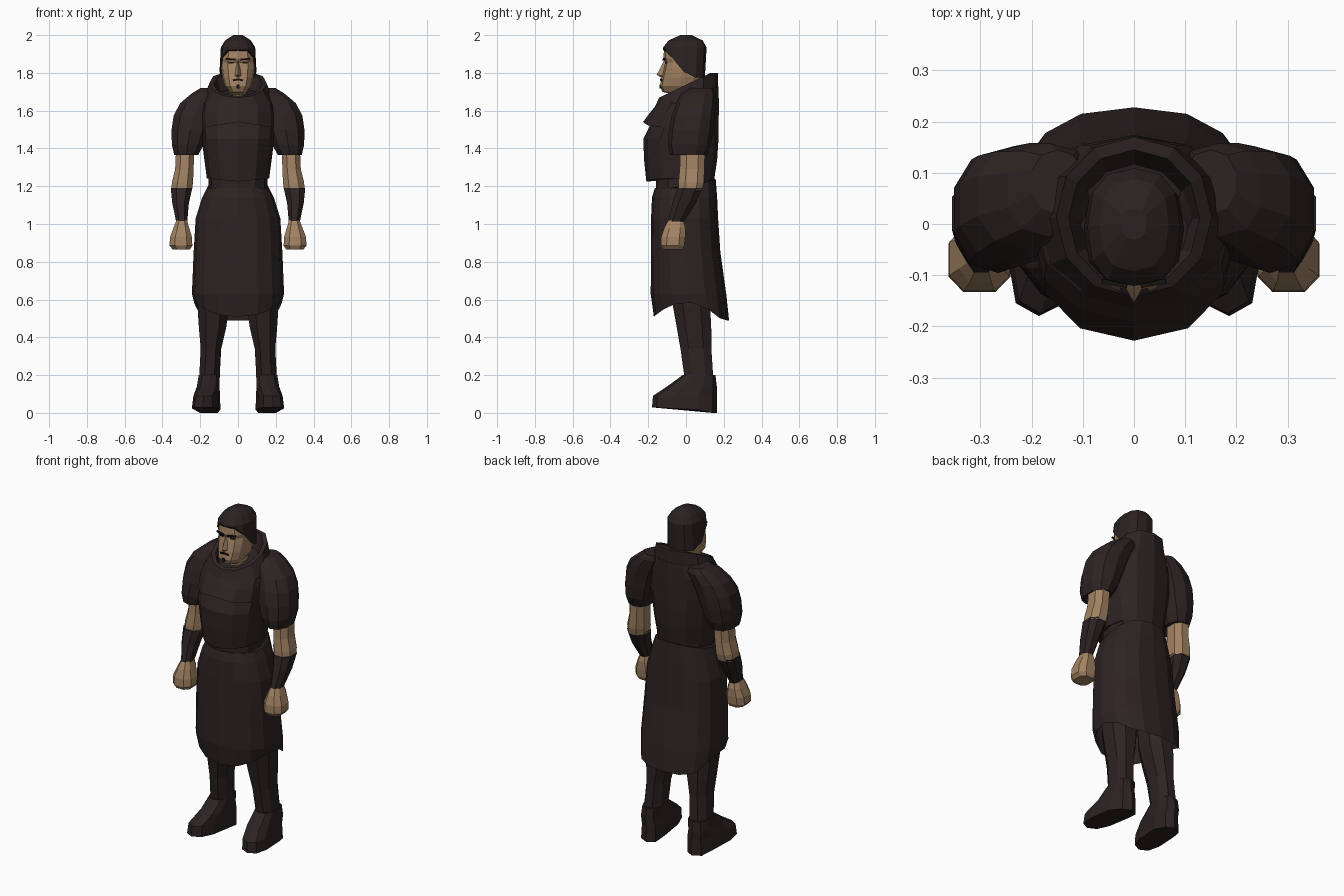
import bpy, bmesh, math


def material(name, rgb):
    m = bpy.data.materials.new(name)
    m.diffuse_color = (*rgb, 1)
    return m


CLOTH = material("dark_brown_cloth", (0.026, 0.0165, 0.0165))
LEATHER = material("dark_leather", (0.025, 0.016, 0.016))
HAIR = material("dark_hair", (0.024, 0.0155, 0.0155))
SKIN = material("tan_skin", (0.36, 0.225, 0.125))
BLACK = material("black_brown", (0.008, 0.006, 0.006))


def finish(name, bm, mat, mirror=False):
    bmesh.ops.recalc_face_normals(bm, faces=bm.faces)
    me = bpy.data.meshes.new(name)
    bm.to_mesh(me)
    bm.free()
    me.materials.append(mat)
    ob = bpy.data.objects.new(name, me)
    bpy.context.collection.objects.link(ob)
    if mirror:
        ob.modifiers.new("mirror", 'MIRROR')
    return ob


def loft(name, rings, mat, n=12, p=0.85, caps=(True, True), mirror=False, turn=0.0):
    """Rings are (centre x, z or z(x, y), half width, front y, back y)."""
    bm = bmesh.new()
    loops = []
    for cx, z, hw, yf, yb in rings:
        loop = []
        for i in range(n):
            a = math.tau * (i + turn) / n
            s, c = math.sin(a), -math.cos(a)
            x = cx + hw * math.copysign(abs(s) ** p, s)
            y = (yf + yb) / 2 + (yb - yf) / 2 * math.copysign(abs(c) ** p, c)
            loop.append(bm.verts.new((x, y, z(x, y) if callable(z) else z)))
        loops.append(loop)
    for lo, hi in zip(loops, loops[1:]):
        for i in range(n):
            j = (i + 1) % n
            bm.faces.new((lo[i], lo[j], hi[j], hi[i]))
    if caps[0]:
        bm.faces.new(loops[0][::-1])
    if caps[1]:
        bm.faces.new(loops[-1])
    return finish(name, bm, mat, mirror)


def plate(name, loc, size, mat, yaw=0.0, roll=0.0, mirror=False):
    bm = bmesh.new()
    bmesh.ops.create_cube(bm, size=1)
    cy, sy, cr, sr = math.cos(yaw), math.sin(yaw), math.cos(roll), math.sin(roll)
    for v in bm.verts:
        x, y, z = (v.co[i] * size[i] for i in range(3))
        x, z = x * cr - z * sr, x * sr + z * cr
        v.co = (loc[0] + x * cy - y * sy, loc[1] + x * sy + y * cy, loc[2] + z)
    return finish(name, bm, mat, mirror)


# Legs and boots, toes turned slightly outwards
loft("leg", [(0.152, 0.18, 0.058, -0.012, 0.15), (0.143, 0.34, 0.058, -0.035, 0.14),
             (0.135, 0.45, 0.077, -0.055, 0.14), (0.13, 0.56, 0.09, -0.075, 0.135),
             (0.12, 0.95, 0.09, -0.1, 0.12)], CLOTH, n=8, mirror=True, turn=0.5)
boot = loft("boot", [(0.168, lambda x, y: 0.012 - 0.05 * (y - 0.165), 0.071, -0.18, 0.165),
                     (0.165, 0.09, 0.066, -0.175, 0.165),
                     (0.158, 0.14, 0.062, -0.1, 0.163),
                     (0.152, 0.2, 0.058, -0.018, 0.156)], LEATHER, n=10, p=0.75, mirror=True)
for v in boot.data.vertices:
    if v.co.z < 0.1:
        v.co.x -= 0.1 * v.co.y
    if v.co.z < 0.04 and v.co.y > 0.1:
        v.co.z = 0.0


# Long skirt with a hem that dips at front and back
def skirt_hem(x, y):
    return 0.585 - 0.095 * min(1, abs(y) / 0.19) ** 2


loft("skirt", [(0, skirt_hem, 0.232, -0.17, 0.228),
               (0, 0.63, 0.244, -0.187, 0.213),
               (0, 0.85, 0.235, -0.185, 0.182),
               (0, 1.03, 0.224, -0.185, 0.17),
               (0, 1.14, 0.19, -0.18, 0.165),
               (0, lambda x, y: 1.19 + 0.05 * max(0, y) / 0.16, 0.165, -0.165, 0.157)],
     CLOTH, n=16, p=0.84, caps=(False, True))
loft("waist", [(0, 1.12, 0.155, -0.16, 0.14), (0, 1.3, 0.158, -0.16, 0.14)], LEATHER, p=0.8)

# Vest body, then the yoke overhanging the chest
loft("vest", [(0, lambda x, y: 1.225 + 0.1 * abs(x), 0.165, -0.21, 0.148),
              (0, 1.34, 0.178, -0.222, 0.165),
              (0, 1.45, 0.192, -0.226, 0.172),
              (0, 1.52, 0.2, -0.192, 0.172),
              (0, 1.62, 0.19, -0.15, 0.172)], CLOTH, p=0.85)


def yoke_hem(x, y):
    return 1.54 - 0.16 * abs(x)


loft("yoke", [(0, yoke_hem, 0.18, -0.185, 0.16),
              (0, yoke_hem, 0.197, -0.228, 0.172),
              (0, 1.59, 0.2, -0.19, 0.174),
              (0, 1.64, 0.195, -0.15, 0.174),
              (0, lambda x, y: 1.655 + 0.25 * (y + 0.12), 0.15, -0.12, 0.172)], CLOTH, p=0.9)


# Standing collar, low at the throat and high at the nape
def collar_top(x, y):
    return min(1.80, 1.67 + 0.48 * (y + 0.14))


loft("collar", [(0, 1.62, 0.2, -0.165, 0.168),
                (0, collar_top, 0.152, -0.142, 0.17),
                (0, collar_top, 0.128, -0.122, 0.145),
                (0, 1.63, 0.085, -0.085, 0.09)], CLOTH, p=0.97)

# Puffed sleeves running into the shoulders and upper back
loft("sleeve", [(0.274, 1.365, 0.066, -0.085, 0.11),
                (0.266, 1.42, 0.088, -0.096, 0.132),
                (0.252, 1.50, 0.104, -0.09, 0.145),
                (0.235, 1.575, 0.11, -0.075, 0.152),
                (0.205, 1.64, 0.105, -0.05, 0.158),
                (0.165, 1.69, 0.085, -0.025, 0.158),
                (0.15, 1.72, 0.05, 0.02, 0.145)], CLOTH, n=10, p=0.85, mirror=True)

# Bare arms, bracers and fists
loft("arm", [(0.298, 1.18, 0.058, -0.045, 0.09), (0.294, 1.22, 0.06, -0.045, 0.1),
             (0.284, 1.29, 0.052, -0.038, 0.102), (0.28, 1.38, 0.052, -0.035, 0.105),
             (0.275, 1.45, 0.05, -0.03, 0.1)], SKIN, n=8, mirror=True, turn=0.5)
loft("bracer", [(0.298, 1.01, 0.031, -0.1, -0.008), (0.304, 1.11, 0.047, -0.075, 0.055),
                (0.299, 1.19, 0.061, -0.05, 0.092)], LEATHER, n=8, mirror=True, turn=0.5)
loft("fist", [(0.3, 0.865, 0.048, -0.125, -0.015), (0.302, 0.885, 0.064, -0.137, -0.005),
              (0.302, 0.93, 0.062, -0.135, 0.0), (0.3, 0.98, 0.044, -0.118, 0.0),
              (0.298, 1.02, 0.029, -0.096, -0.012)], SKIN, n=8, p=0.75, mirror=True, turn=0.5)

# Head and neck
loft("head", [(0, 1.60, 0.06, -0.06, 0.08), (0, 1.685, 0.052, -0.07, 0.08),
              (0, 1.70, 0.048, -0.125, 0.06), (0, 1.73, 0.07, -0.138, 0.075),
              (0, 1.775, 0.083, -0.13, 0.085), (0, 1.82, 0.089, -0.119, 0.09),
              (0, 1.855, 0.09, -0.11, 0.093), (0, 1.875, 0.09, -0.121, 0.095),
              (0, 1.93, 0.084, -0.115, 0.098), (0, 1.965, 0.055, -0.075, 0.075)], SKIN, p=0.78)


# Short hair with sideburns
def hairline(x, y):
    return 1.922 if y < -0.09 else 1.88 if y < -0.04 else 1.805 if y < 0.02 else 1.775


loft("hair", [(0, hairline, 0.098, -0.121, 0.1),
              (0, 1.935, 0.091, -0.121, 0.109),
              (0, 1.972, 0.068, -0.092, 0.088),
              (0, 2.0, 0.025, -0.03, 0.03)], HAIR, p=0.8)

# Nose
bm = bmesh.new()
top, tip, left, right, base = [bm.verts.new(c) for c in (
    (0, -0.112, 1.875), (0, -0.155, 1.79), (-0.02, -0.118, 1.785),
    (0.02, -0.118, 1.785), (0, -0.126, 1.772))]
for tri in ((top, left, tip), (top, tip, right), (tip, left, base), (tip, base, right),
            (top, right, base), (top, base, left)):
    bm.faces.new(tri)
finish("nose", bm, SKIN)

# Brows, eyes, moustache and chin beard
plate("brow", (0.038, -0.116, 1.873), (0.05, 0.009, 0.008), BLACK, yaw=0.18, roll=0.1, mirror=True)
plate("eye", (0.036, -0.105, 1.853), (0.026, 0.009, 0.007), BLACK, yaw=0.18, mirror=True)
plate("moustache", (0.013, -0.131, 1.763), (0.028, 0.009, 0.01), BLACK, yaw=0.18, roll=-0.2, mirror=True)
plate("chin_beard", (0, -0.137, 1.728), (0.016, 0.009, 0.02), BLACK)
